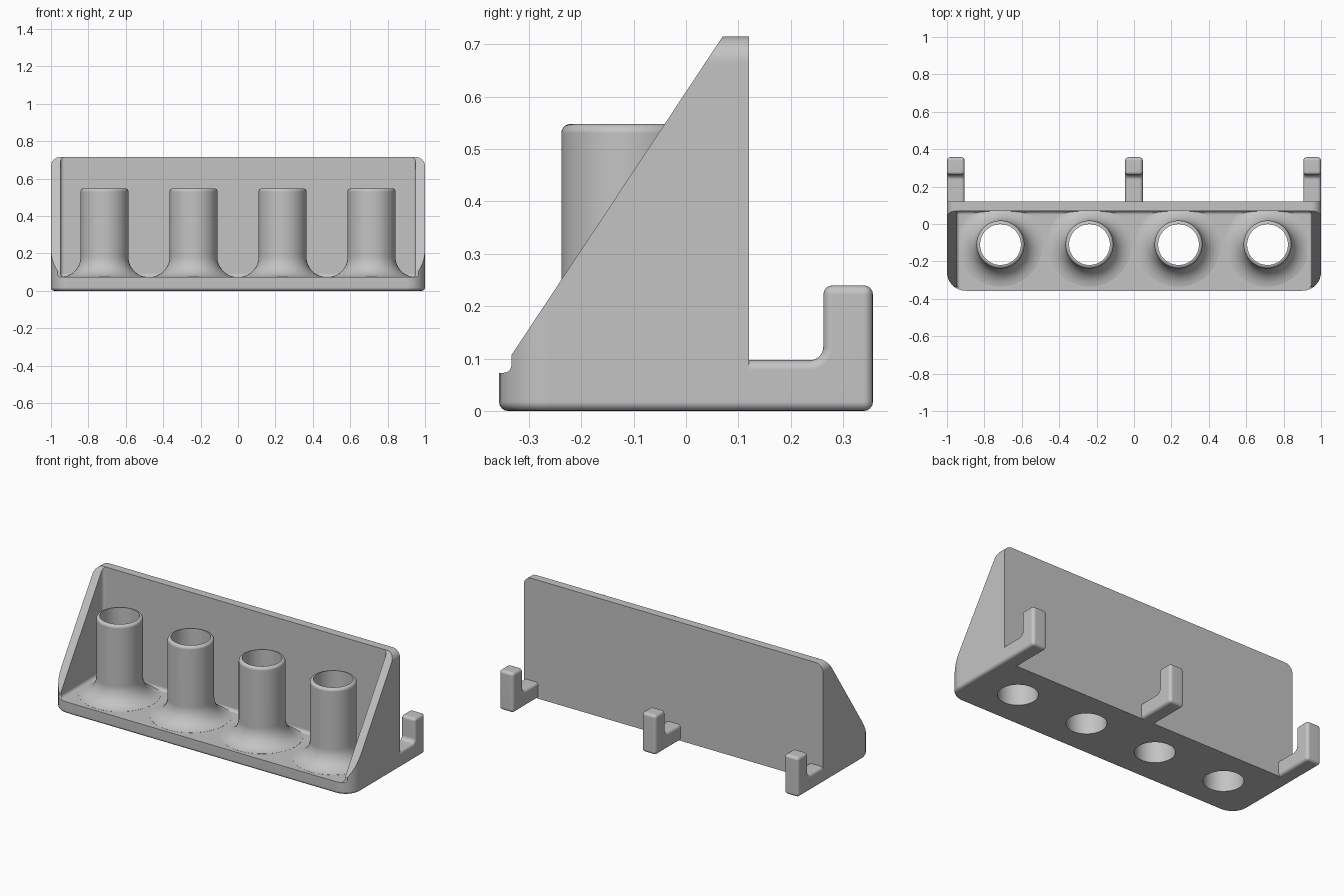
import bpy, bmesh
from math import radians, sin, cos
from mathutils import Vector

cube = bpy.data.objects.get("Cube")
if cube:
    bpy.data.objects.remove(cube, do_unlink=True)

grey = bpy.data.materials.new("plain_grey")
grey.use_nodes = True
colour = (0.55, 0.55, 0.55, 1)
grey.diffuse_color = colour
grey.node_tree.nodes["Principled BSDF"].inputs["Base Color"].default_value = colour


def arc(cx, cy, r, start, end, n=8):
    angles = [radians(start + (end - start) * i / n) for i in range(n + 1)]
    return [(cx + r * cos(a), cy + r * sin(a)) for a in angles]


def finish_mesh(name, bm):
    bmesh.ops.recalc_face_normals(bm, faces=bm.faces)
    mesh = bpy.data.meshes.new(name)
    bm.to_mesh(mesh)
    bm.free()
    mesh.materials.append(grey)
    obj = bpy.data.objects.new(name, mesh)
    bpy.context.collection.objects.link(obj)
    return obj


def prism(name, points, axis, low, high, bevel=0, rule=None):
    """Extrude a 2D outline along an axis, optionally rounding chosen edges."""
    place = {"x": lambda a, b: (low, a, b),
             "y": lambda a, b: (a, low, b),
             "z": lambda a, b: (a, b, low)}[axis]
    bm = bmesh.new()
    face = bm.faces.new([bm.verts.new(place(*p)) for p in points])
    ext = bmesh.ops.extrude_face_region(bm, geom=[face])
    step = Vector([(high - low) * (axis == k) for k in "xyz"])
    bmesh.ops.translate(bm, vec=step,
                        verts=[v for v in ext["geom"] if isinstance(v, bmesh.types.BMVert)])
    bmesh.ops.recalc_face_normals(bm, faces=bm.faces)
    if bevel:
        edges = [e for e in bm.edges if rule(e)]
        bmesh.ops.bevel(bm, geom=edges, offset=bevel, segments=4,
                        profile=0.5, affect='EDGES')
    return finish_mesh(name, bm)


def lathe(name, profile, x, y, n=64):
    """Spin a radius/height profile that starts and ends on the axis."""
    bm = bmesh.new()
    rings = [[bm.verts.new((x + r * cos(radians(360 * i / n)),
                            y + r * sin(radians(360 * i / n)), z)) for i in range(n)]
             for r, z in profile]
    for lower, upper in zip(rings, rings[1:]):
        for i in range(n):
            j = (i + 1) % n
            bm.faces.new((lower[i], lower[j], upper[j], upper[i]))
    bm.faces.new(rings[0][::-1])
    bm.faces.new(rings[-1])
    return finish_mesh(name, bm)


def combine(target, tool, operation):
    mod = target.modifiers.new("combine", 'BOOLEAN')
    mod.operation, mod.object, mod.solver = operation, tool, 'EXACT'
    bpy.context.view_layer.objects.active = target
    bpy.ops.object.modifier_apply(modifier=mod.name)
    bpy.data.objects.remove(tool, do_unlink=True)


def smooth(obj):
    bpy.ops.object.select_all(action='DESELECT')
    obj.select_set(True)
    bpy.context.view_layer.objects.active = obj
    bpy.ops.object.shade_smooth_by_angle(angle=radians(32))
    mod = obj.modifiers.new("even_shading", 'WEIGHTED_NORMAL')
    mod.keep_sharp = True


FLOOR, TOP, BACK, FRONT = 0.073, 0.715, 0.12, -0.357

# Rack body: rounded front corners and a soft bottom edge, square at the back
plan = (arc(-0.9, FRONT + 0.1, 0.1, 180, 270) + arc(0.9, FRONT + 0.1, 0.1, 270, 360)
        + [(1, BACK), (-1, BACK)])
body = prism("rack_body", plan, "z", 0, 0.8, 0.018,
             lambda e: all(v.co.z < 0.001 for v in e.verts)
             and any(v.co.y < BACK - 0.001 for v in e.verts))

# Rounded top corners, then the sloping side profile with its small front step
combine(body, prism("corner_cutter",
                    arc(0.95, TOP - 0.05, 0.05, 0, 90) + arc(-0.95, TOP - 0.05, 0.05, 90, 180)
                    + [(-1, -0.1), (1, -0.1)], "y", -0.6, 0.4), 'INTERSECT')
step_cove = arc(-0.348, FLOOR + 0.015, 0.015, 0, -90, 5)
combine(body, prism("slope_cutter",
                    [(0.07, 0.9), (0.07, TOP), (-0.333, 0.107)] + step_cove
                    + [(-0.6, FLOOR), (-0.6, 0.9)], "x", -1.2, 1.2), 'DIFFERENCE')

# Inner tray space with softly filleted corners
combine(body, prism("tray_cutter",
                    [(-0.95, -0.7), (0.95, -0.7), (0.95, 0.07), (-0.95, 0.07)],
                    "z", FLOOR, 1, 0.02, lambda e: True), 'DIFFERENCE')

# Four flared tubes, open right through the base
TUBE, FLARE, TUBE_TOP = 0.128, 0.108, 0.548
tube_profile = ([(0.225, 0.03)]
                + arc(TUBE + FLARE, FLOOR + FLARE, FLARE, 264, 180, 10)
                + arc(TUBE - 0.018, TUBE_TOP - 0.018, 0.018, 0, 90, 5))
for x in (-0.714, -0.238, 0.238, 0.714):
    combine(body, lathe("tube", tube_profile, x, -0.11), 'UNION')
for x in (-0.714, -0.238, 0.238, 0.714):
    combine(body, lathe("bore", [(0.109, -0.1), (0.109, 0.9)], x, -0.11), 'DIFFERENCE')
smooth(body)

# Three upturned hooks behind the rack
hook_outline = ([(0.08, 0), (0.357, 0), (0.357, 0.24), (0.262, 0.24)]
                + arc(0.237, 0.122, 0.025, 0, -90, 6) + [(0.08, 0.097)])
for label, x in (("right", -0.9525), ("middle", 0), ("left", 0.9525)):
    hook = prism(label + "_hook", hook_outline, "x", x - 0.0475, x + 0.0475, 0.018,
                 lambda e: e.calc_face_angle(0) > radians(30)
                 and any(v.co.y > 0.09 for v in e.verts))
    smooth(hook)
